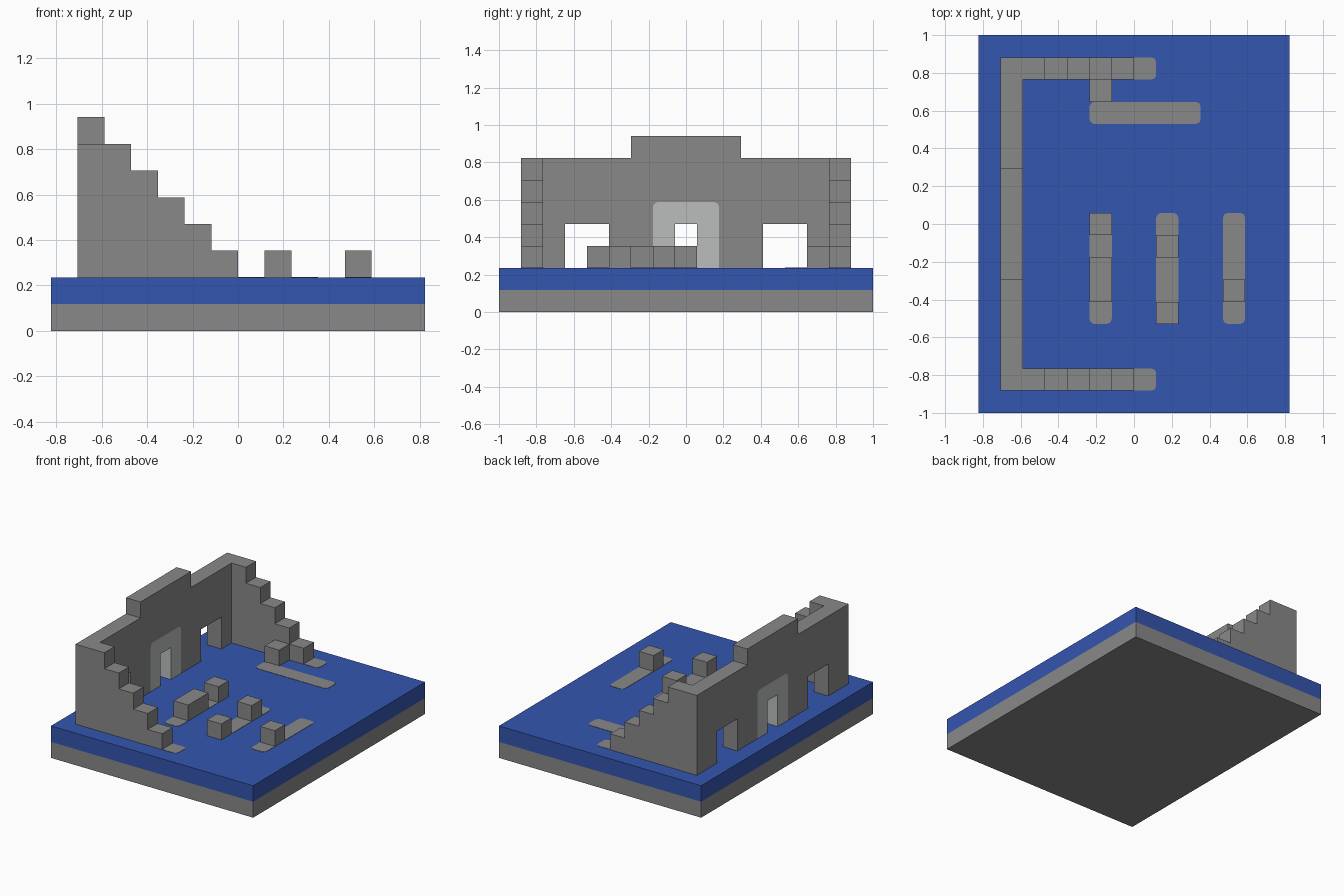
import bpy, bmesh, math
from mathutils import Vector

if "Cube" in bpy.data.objects:
    bpy.data.objects.remove(bpy.data.objects["Cube"], do_unlink=True)

U = 2 / 17                 # one building block
NX, NY = 14, 17            # base size in blocks
FLOOR = 2


def material(name, rgb):
    m = bpy.data.materials.new(name)
    m.use_nodes = True
    m.diffuse_color = (*rgb, 1)
    m.node_tree.nodes["Principled BSDF"].inputs["Base Color"].default_value = (*rgb, 1)
    return m


STONE = material("grey stone", (0.25, 0.25, 0.25))
PALE = material("pale stone", (0.49, 0.515, 0.505))
BLUE = material("blue floor", (0.034, 0.092, 0.43))


def prism(name, outline, axis, start, end, mat):
    """Extrude an outline given in blocks along x, y or z."""
    def place(p, d):
        i, j, k = {"x": (d, *p), "y": (p[0], d, p[1]), "z": (*p, d)}[axis]
        return Vector((i - NX / 2, j - NY / 2, k)) * U
    bm = bmesh.new()
    face = bm.faces.new([bm.verts.new(place(p, start)) for p in outline])
    ext = bmesh.ops.extrude_face_region(bm, geom=[face])
    moved = [v for v in ext["geom"] if isinstance(v, bmesh.types.BMVert)]
    shift = place(outline[0], end) - place(outline[0], start)
    bmesh.ops.translate(bm, verts=moved, vec=shift)
    bmesh.ops.recalc_face_normals(bm, faces=bm.faces)
    mesh = bpy.data.meshes.new(name)
    bm.to_mesh(mesh)
    bm.free()
    mesh.materials.append(mat)
    obj = bpy.data.objects.new(name, mesh)
    bpy.context.collection.objects.link(obj)
    return obj


def rect(x0, y0, x1, y1):
    return [(x0, y0), (x1, y0), (x1, y1), (x0, y1)]


def corner(cx, cy, first, r=0.22):
    """Quarter turn around a centre, starting at the angle first."""
    return [(cx + r * math.cos(math.radians(first + t)),
             cy + r * math.sin(math.radians(first + t))) for t in (0, 45, 90)]


def rounded(x0, y0, x1, y1, r=0.22):
    return (corner(x1 - r, y1 - r, 0) + corner(x0 + r, y1 - r, 90)
            + corner(x0 + r, y0 + r, 180) + corner(x1 - r, y0 + r, 270))


# Two-layer base
prism("base_slab", rect(0, 0, NX, NY), "z", 0, 1, STONE)
prism("floor_slab", rect(0, 0, NX, NY), "z", 1, FLOOR, BLUE)

# Main wall, with two doorways and a rounded gap for the pale surround
R = 0.22
arch = ([(7, FLOOR)] + corner(7 + R, 5 - R, 90)[::-1]
        + corner(10 - R, 5 - R, 0)[::-1] + [(10, FLOOR)])


def doorway(a, b):
    return [(a, FLOOR), (a, 4), (b, 4), (b, FLOOR)]


wall = ([(1, FLOOR)] + doorway(3, 5) + arch + doorway(12, 14)
        + [(16, FLOOR), (16, 7), (11, 7), (11, 8), (6, 8), (6, 7), (1, 7)])
prism("main_wall", wall, "x", 1, 2, STONE)
prism("door_surround", arch + doorway(8, 9)[::-1], "x", 1, 2, PALE)

# Stepped side walls
steps = [(2, FLOOR), (2, 7)]
for n in range(5):
    steps += [(3 + n, 7 - n), (3 + n, 6 - n)]
for side, j in (("right", 1), ("left", 15)):
    prism(side + "_stepped_wall", steps, "y", j, j + 1, STONE)

# Low ruined blocks: x, y and length in y
for n, (i, j, length) in enumerate([(5, 14, 1), (5, 8, 1), (5, 5, 2),
                                    (8, 4, 1), (8, 7, 1), (11, 5, 1)]):
    prism(f"ruin_block_{n + 1}", rect(i, j, i + 1, j + length), "z", FLOOR, 3, STONE)

# Worn stone foundations in the floor, tucked under neighbouring blocks
T = 0.4
for n, area in enumerate([(7 - T, 1, 8, 2), (7 - T, 15, 8, 16), (5, 13, 10, 14),
                          (5, 7 - T, 6, 8 + T), (5, 4, 6, 5 + T),
                          (8, 5 - T, 9, 7 + T), (8, 8 - T, 9, 9),
                          (11, 4, 12, 9)]):
    prism(f"foundation_{n + 1}", rounded(*area), "z", FLOOR - 0.02, FLOOR + 0.02, STONE)
